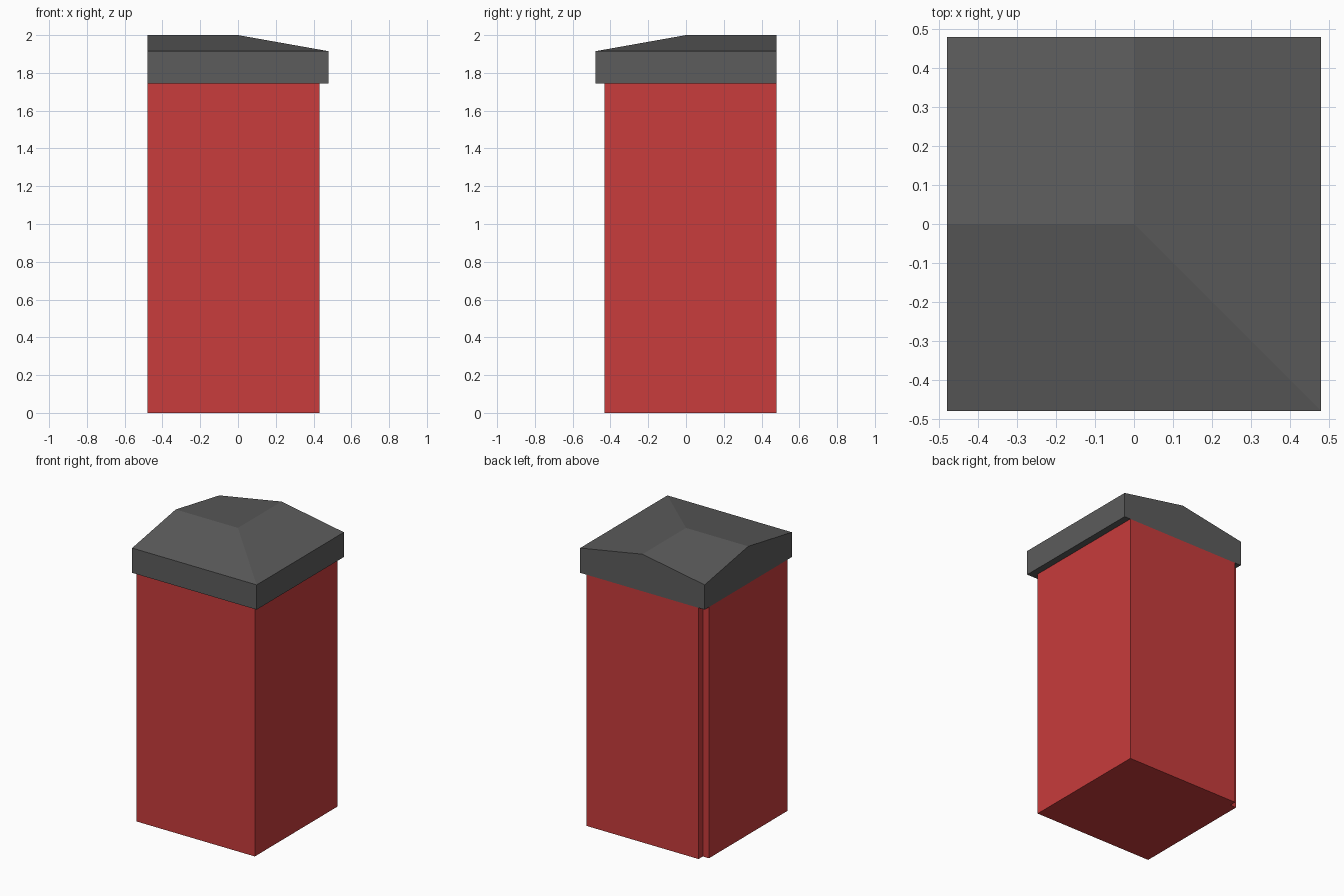
import bpy
import bmesh

if "Cube" in bpy.data.objects:
    bpy.data.objects.remove(bpy.data.objects["Cube"])

R = 0.478          # roof half width
B = 0.431          # wall half thickness
Z_EAVE, Z_RIM, Z_TOP = 1.743, 1.915, 2.0


def material(name, colour):
    mat = bpy.data.materials.new(name)
    mat.diffuse_color = (*colour, 1)
    mat.use_nodes = True
    mat.node_tree.nodes["Principled BSDF"].inputs["Base Color"].default_value = mat.diffuse_color
    return mat


def make_object(name, bm, mat):
    bmesh.ops.recalc_face_normals(bm, faces=bm.faces)
    mesh = bpy.data.meshes.new(name)
    bm.to_mesh(mesh)
    bm.free()
    mesh.materials.append(mat)
    obj = bpy.data.objects.new(name, mesh)
    bpy.context.collection.objects.link(obj)
    return obj


# Wall corner: L-shaped plan with a small notch at the back left, extruded up
plan = [(-R, -B), (B, -B), (B, R), (-B, R), (-B, B), (-R, B)]
bm = bmesh.new()
base = bm.faces.new([bm.verts.new((x, y, 0)) for x, y in plan])
ext = bmesh.ops.extrude_face_region(bm, geom=[base], use_keep_orig=True)
for v in ext["geom"]:
    if isinstance(v, bmesh.types.BMVert):
        v.co.z = Z_EAVE
make_object("wall_corner", bm, material("red_wall", (0.58, 0.045, 0.045)))

# Coping: square cap whose ridge turns the corner, with a hip and a valley
bm = bmesh.new()
corners = [(-R, -R), (R, -R), (R, R), (-R, R)]
low = [bm.verts.new((x, y, Z_EAVE)) for x, y in corners]
fl, fr, br, bl = [bm.verts.new((x, y, Z_RIM)) for x, y in corners]
left, mid, back = [bm.verts.new((x, y, Z_TOP)) for x, y in [(-R, 0), (0, 0), (0, R)]]
for face in (
    low,                                   # underside
    (low[0], low[1], fr, fl),              # front rim
    (low[1], low[2], br, fr),              # right rim
    (low[2], low[3], bl, back, br),        # back end
    (low[3], low[0], fl, left, bl),        # left end
    (fl, fr, mid, left),                   # front slope
    (fr, br, back, mid),                   # right slope
    (mid, back, bl, left),                 # inner slope
):
    bm.faces.new(face)
make_object("coping", bm, material("dark_grey", (0.107, 0.107, 0.107)))
